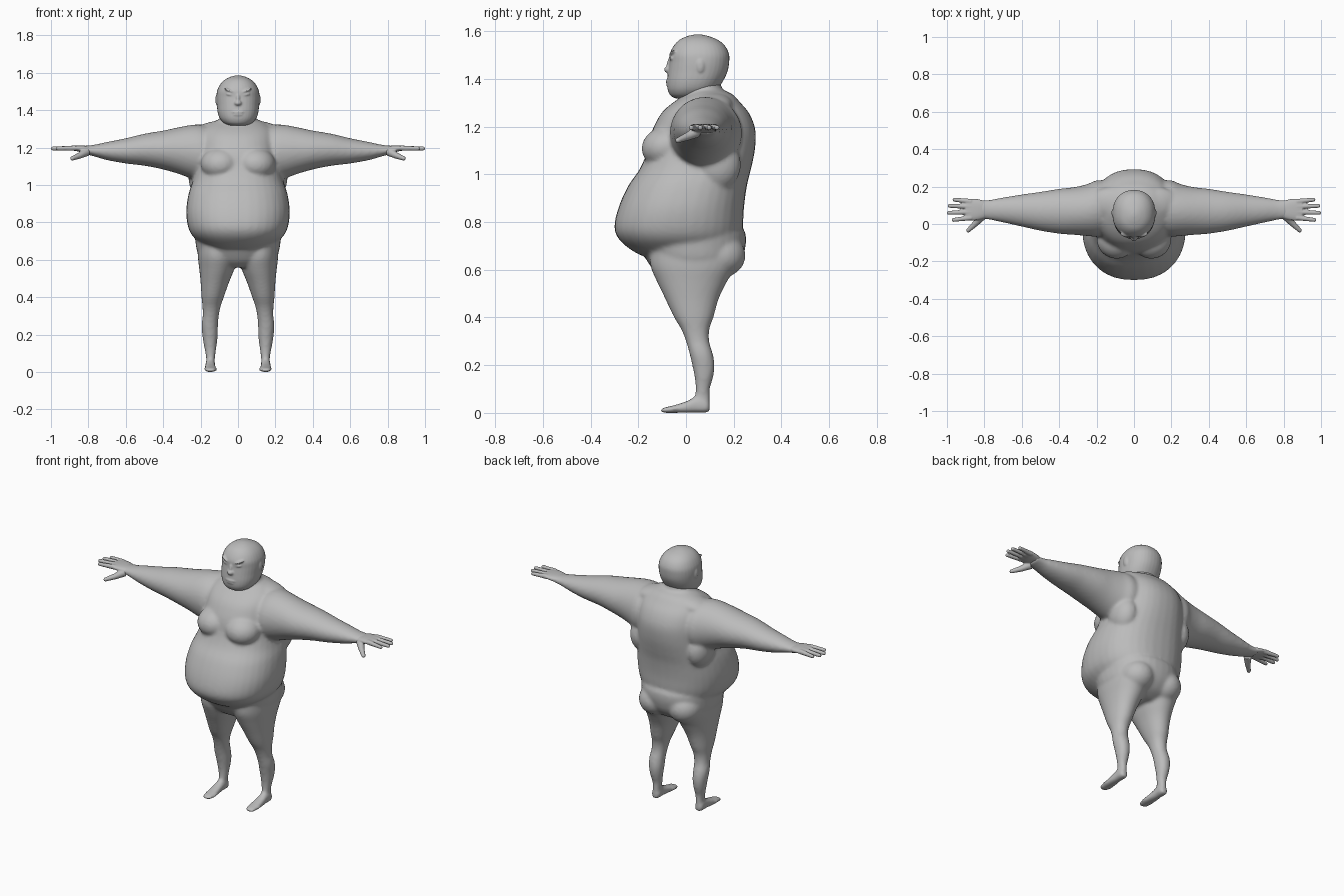
import bpy, bmesh, math
from mathutils import Matrix, Vector, Euler

skin = bpy.data.materials.new("grey clay")
skin.diffuse_color = (0.5, 0.5, 0.5, 1)
N = 36


def catmull(p0, p1, p2, p3, t):
    return [0.5 * (2 * b + (c - a) * t + (2 * a - 5 * b + 4 * c - d) * t * t
            + (3 * b - a - 3 * c + d) * t ** 3) for a, b, c, d in zip(p0, p1, p2, p3)]


def loft(bm, axis, rows, power=2.0, side=1, steps=4):
    """Rows are (position, low a, high a, low b, high b) along the axis."""
    full = []
    for i in range(len(rows) - 1):
        q = [rows[max(0, min(len(rows) - 1, i + k))] for k in (-1, 0, 1, 2)]
        full += [catmull(*q, s / steps) for s in range(steps)]
    full.append(rows[-1])
    rings = []
    for t, a0, a1, b0, b1 in full:
        ring = []
        for k in range(N):
            w = 2 * math.pi * k / N
            c, s = math.cos(w), math.sin(w)
            a = (a0 + a1) / 2 + (a1 - a0) / 2 * math.copysign(abs(c) ** (2 / power), c)
            b = (b0 + b1) / 2 + (b1 - b0) / 2 * math.copysign(abs(s) ** (2 / power), s)
            x, y, z = {"z": (a, b, t), "x": (t, a, b), "y": (a, t, b)}[axis]
            ring.append(bm.verts.new((x * side, y, z)))
        rings.append(ring)
    for r, q in zip(rings, rings[1:]):
        for k in range(N):
            bm.faces.new((r[k], r[(k + 1) % N], q[(k + 1) % N], q[k]))
    bm.faces.new(rings[0])
    bm.faces.new(rings[-1])


def ball(bm, loc, radii, rot=(0, 0, 0)):
    m = Matrix.LocRotScale(Vector(loc), Euler(rot), Vector(radii))
    bmesh.ops.create_uvsphere(bm, u_segments=24, v_segments=14, radius=1, matrix=m)


def finger(bm, p, q, r0, r1):
    """Tapered finger with a round tip."""
    p, q = Vector(p), Vector(q)
    d = q - p
    m = Matrix.Translation((p + q) / 2) @ d.to_track_quat("Z", "Y").to_matrix().to_4x4()
    bmesh.ops.create_cone(bm, cap_ends=True, segments=14, radius1=r0, radius2=r1,
                          depth=d.length, matrix=m)
    ball(bm, q, (r1, r1, r1))


def finish(bm, name, voxel=0, smooth=0):
    bmesh.ops.recalc_face_normals(bm, faces=bm.faces)
    me = bpy.data.meshes.new(name)
    bm.to_mesh(me)
    bm.free()
    me.materials.append(skin)
    ob = bpy.data.objects.new(name, me)
    bpy.context.collection.objects.link(ob)
    if voxel:
        mod = ob.modifiers.new("fuse", "REMESH")
        mod.mode, mod.voxel_size, mod.use_smooth_shade = "VOXEL", voxel, True
        mod = ob.modifiers.new("soften", "SMOOTH")
        mod.factor, mod.iterations = 0.5, smooth
    me.polygons.foreach_set("use_smooth", [True] * len(me.polygons))
    return ob


# body: trunk, hips, legs, feet and arms fused into one skin
bm = bmesh.new()
loft(bm, "z", [(z, -w, w, a, b) for z, w, a, b in [
    (.66, .15, -.19, .12), (.69, .20, -.24, .19), (.73, .245, -.283, .225),
    (.78, .268, -.30, .238), (.86, .277, -.283, .243), (.95, .265, -.243, .255),
    (1.02, .243, -.195, .272), (1.09, .228, -.165, .287), (1.16, .22, -.15, .293),
    (1.21, .215, -.13, .285), (1.26, .205, -.10, .262), (1.30, .185, -.055, .228),
    (1.335, .14, .0, .195), (1.355, .09, .03, .15)]], 2.3)
# hips and seat
loft(bm, "z", [(z, -w, w, a, b) for z, w, a, b in [
    (.56, .11, -.09, .13), (.59, .18, -.13, .19), (.64, .217, -.165, .232),
    (.70, .228, -.20, .25), (.75, .23, -.2, .25), (.775, .22, -.2, .235)]], 2.2)
for s in (1, -1):
    # chest and seat halves
    ball(bm, (.095 * s, -.085, 1.115), (.105, .102, .085), (.25, 0, .25 * s))
    ball(bm, (.10 * s, .14, .66), (.10, .11, .095))
    # leg
    loft(bm, "z", [(.02, .122, .174, .03, .10), (.06, .124, .17, .035, .10),
                   (.10, .12, .174, .04, .10), (.15, .113, .184, .036, .114),
                   (.20, .108, .191, .026, .12), (.25, .107, .195, .014, .112),
                   (.30, .103, .189, .0, .097), (.35, .093, .19, -.02, .098),
                   (.40, .076, .195, -.05, .115), (.48, .048, .20, -.088, .138),
                   (.55, .02, .207, -.122, .172), (.62, .005, .215, -.15, .21),
                   (.70, .01, .215, -.15, .21)], 2.1, s)
    # foot
    loft(bm, "y", [(-.107, .13, .165, .002, .014), (-.09, .117, .178, 0, .023),
                   (-.05, .113, .181, 0, .032), (0, .119, .178, 0, .048),
                   (.04, .123, .174, 0, .066), (.08, .122, .175, 0, .06),
                   (.10, .13, .166, .002, .045)], 2.5, s)
    # arm
    loft(bm, "x", [(.10, -.04, .22, 1.06, 1.30), (.19, -.066, .235, 1.02, 1.322),
                   (.25, -.064, .213, 1.035, 1.321), (.32, -.058, .197, 1.06, 1.308),
                   (.40, -.052, .188, 1.083, 1.291), (.50, -.036, .172, 1.103, 1.274),
                   (.60, -.014, .158, 1.115, 1.25), (.70, .008, .142, 1.133, 1.23),
                   (.77, .022, .13, 1.153, 1.215), (.83, .03, .128, 1.168, 1.209)], 2.0, s)
    # side of the vest below the armpit
    ball(bm, (.19 * s, .13, 1.04), (.075, .10, .11))
    # slope from neck to shoulder
    ball(bm, (.13 * s, .11, 1.295), (.12, .085, .045), (0, .2 * s, 0))
# neck
loft(bm, "z", [(1.24, -.13, .13, -.03, .2), (1.31, -.105, .105, -.025, .175),
               (1.36, -.095, .095, -.02, .15), (1.42, -.09, .09, -.02, .14)])
finish(bm, "body", .0095, 7)

# head with nose, brows, lids and lips
bm = bmesh.new()
loft(bm, "z", [(z, -w, w, a, b) for z, w, a, b in [
    (1.318, .045, -.045, .05), (1.33, .074, -.065, .09), (1.355, .097, -.077, .13),
    (1.39, .109, -.079, .155), (1.43, .113, -.075, .174), (1.47, .115, -.07, .181),
    (1.505, .111, -.068, .18), (1.54, .094, -.05, .162), (1.565, .068, -.025, .13),
    (1.58, .036, .01, .09), (1.586, .01, .04, .06)]], 2.2)
ball(bm, (0, -.07, 1.438), (.021, .022, .016))
ball(bm, (0, -.063, 1.462), (.012, .018, .035), (-.2, 0, 0))
ball(bm, (0, -.072, 1.39), (.035, .013, .007))
ball(bm, (0, -.071, 1.376), (.03, .013, .007))
for s in (1, -1):
    ball(bm, (.047 * s, -.056, 1.506), (.032, .014, .007), (0, -.4 * s, .25 * s))
    ball(bm, (.043 * s, -.056, 1.484), (.021, .013, .007), (0, -.15 * s, .25 * s))
    ball(bm, (.113 * s, .06, 1.455), (.008, .018, .03))
finish(bm, "head", .005, 3)

# hands with four fingers and a thumb
for s, name in ((1, "left_hand"), (-1, "right_hand")):
    bm = bmesh.new()
    loft(bm, "x", [(.79, .032, .12, 1.168, 1.207), (.83, .022, .132, 1.174, 1.211),
                   (.87, .018, .136, 1.182, 1.211), (.90, .022, .133, 1.186, 1.208)], 2.4, s)
    for y0, y1, tip in ((.034, .022, .965), (.064, .06, .99), (.093, .097, .986),
                        (.12, .13, .96)):
        finger(bm, (.87 * s, y0, 1.197), (tip * s, y1, 1.195), .0145, .0105)
    finger(bm, (.81 * s, .045, 1.177), (.845 * s, .005, 1.158), .024, .017)
    finger(bm, (.845 * s, .005, 1.158), (.886 * s, -.034, 1.142), .017, .0115)
    ball(bm, (.845 * s, .005, 1.158), (.017, .017, .017))
    finish(bm, name, .004, 3)
